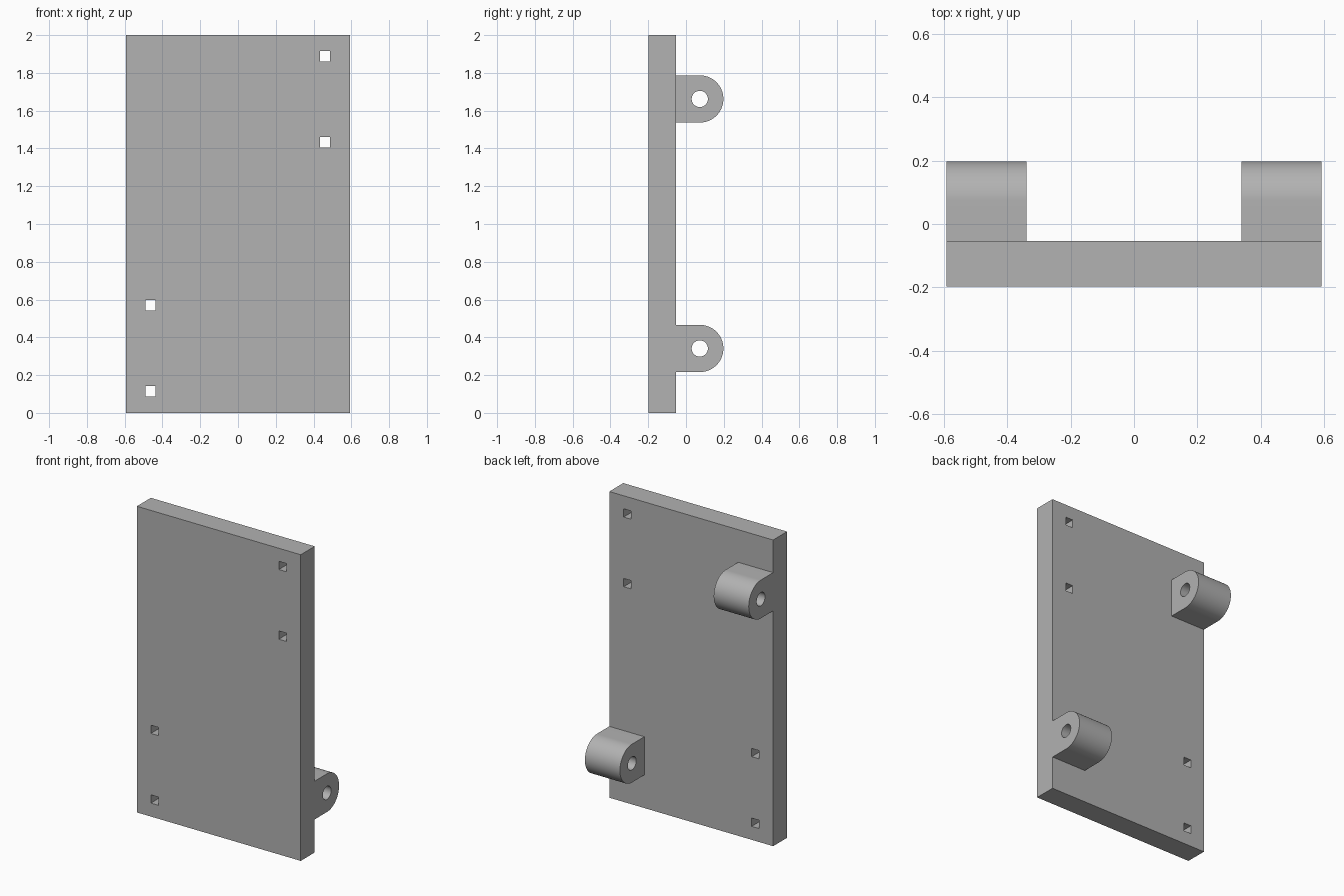
import bpy
import bmesh
from math import pi, sin, cos, radians
from mathutils import Matrix, Vector

cube = bpy.data.objects.get("Cube")
if cube:
    bpy.data.objects.remove(cube, do_unlink=True)

# Overall sizes
HALF_W, HEIGHT = 0.592, 2.0
FRONT, REAR, LUG_TIP = -0.198, -0.054, 0.198
LUG_R, LUG_INNER, BORE_R = 0.125, 0.339, 0.043
PIVOT_Y = LUG_TIP - LUG_R

grey = bpy.data.materials.new("plain grey")
grey.use_nodes = True
colour = (0.445, 0.445, 0.445, 1)
grey.diffuse_color = colour
grey.node_tree.nodes["Principled BSDF"].inputs["Base Color"].default_value = colour


def finish(name, bm):
    bmesh.ops.recalc_face_normals(bm, faces=bm.faces)
    mesh = bpy.data.meshes.new(name)
    bm.to_mesh(mesh)
    bm.free()
    mesh.materials.append(grey)
    obj = bpy.data.objects.new(name, mesh)
    bpy.context.collection.objects.link(obj)
    return obj


def box(name, low, high):
    low, high = Vector(low), Vector(high)
    bm = bmesh.new()
    matrix = Matrix.Translation((low + high) / 2) @ Matrix.Diagonal((*(high - low), 1))
    bmesh.ops.create_cube(bm, size=1, matrix=matrix)
    return finish(name, bm)


def lug(name, x0, x1, z):
    """Round-ended block, rooted inside the plate."""
    root = REAR - 0.05
    profile = [(root, z - LUG_R)]
    for i in range(49):
        a = -pi / 2 + pi * i / 48
        profile.append((PIVOT_Y + LUG_R * cos(a), z + LUG_R * sin(a)))
    profile.append((root, z + LUG_R))
    bm = bmesh.new()
    face = bm.faces.new([bm.verts.new((x0, y, h)) for y, h in profile])
    out = bmesh.ops.extrude_face_region(bm, geom=[face])
    verts = [v for v in out["geom"] if isinstance(v, bmesh.types.BMVert)]
    bmesh.ops.translate(bm, verts=verts, vec=(x1 - x0, 0, 0))
    return finish(name, bm)


def bore(name, x, z):
    bm = bmesh.new()
    matrix = Matrix.Translation((x, PIVOT_Y, z)) @ Matrix.Rotation(pi / 2, 4, "Y")
    bmesh.ops.create_cone(bm, cap_ends=True, segments=48, radius1=BORE_R,
                          radius2=BORE_R, depth=0.5, matrix=matrix)
    return finish(name, bm)


def combine(target, tool, operation):
    tool.hide_render = True
    mod = target.modifiers.new(operation.lower(), "BOOLEAN")
    mod.operation, mod.solver, mod.object = operation, "EXACT", tool
    bpy.context.view_layer.objects.active = target
    bpy.ops.object.modifier_apply(modifier=mod.name)
    bpy.data.objects.remove(tool, do_unlink=True)


# Flat plate
plate = box("hinge_plate", (-HALF_W, FRONT, 0), (HALF_W, REAR, HEIGHT))

# Pivot lugs on opposite rear corners, each with a round bore
for side, z in ((1, 0.341), (-1, 1.662)):
    x0, x1 = sorted((side * LUG_INNER, side * HALF_W))
    combine(plate, lug("lug", x0, x1, z), "UNION")
    combine(plate, bore("bore", (x0 + x1) / 2, z), "DIFFERENCE")

# Square through-holes on the other two corners
HOLE = 0.027
for x, heights in ((-0.464, (0.115, 0.57)), (0.461, (1.433, 1.888))):
    for z in heights:
        cutter = box("hole_cutter", (x - HOLE, -1, z - HOLE), (x + HOLE, 1, z + HOLE))
        combine(plate, cutter, "DIFFERENCE")

# Smooth the curved walls only
bpy.ops.object.select_all(action="DESELECT")
plate.select_set(True)
bpy.context.view_layer.objects.active = plate
bpy.ops.object.shade_smooth_by_angle(angle=radians(30))
